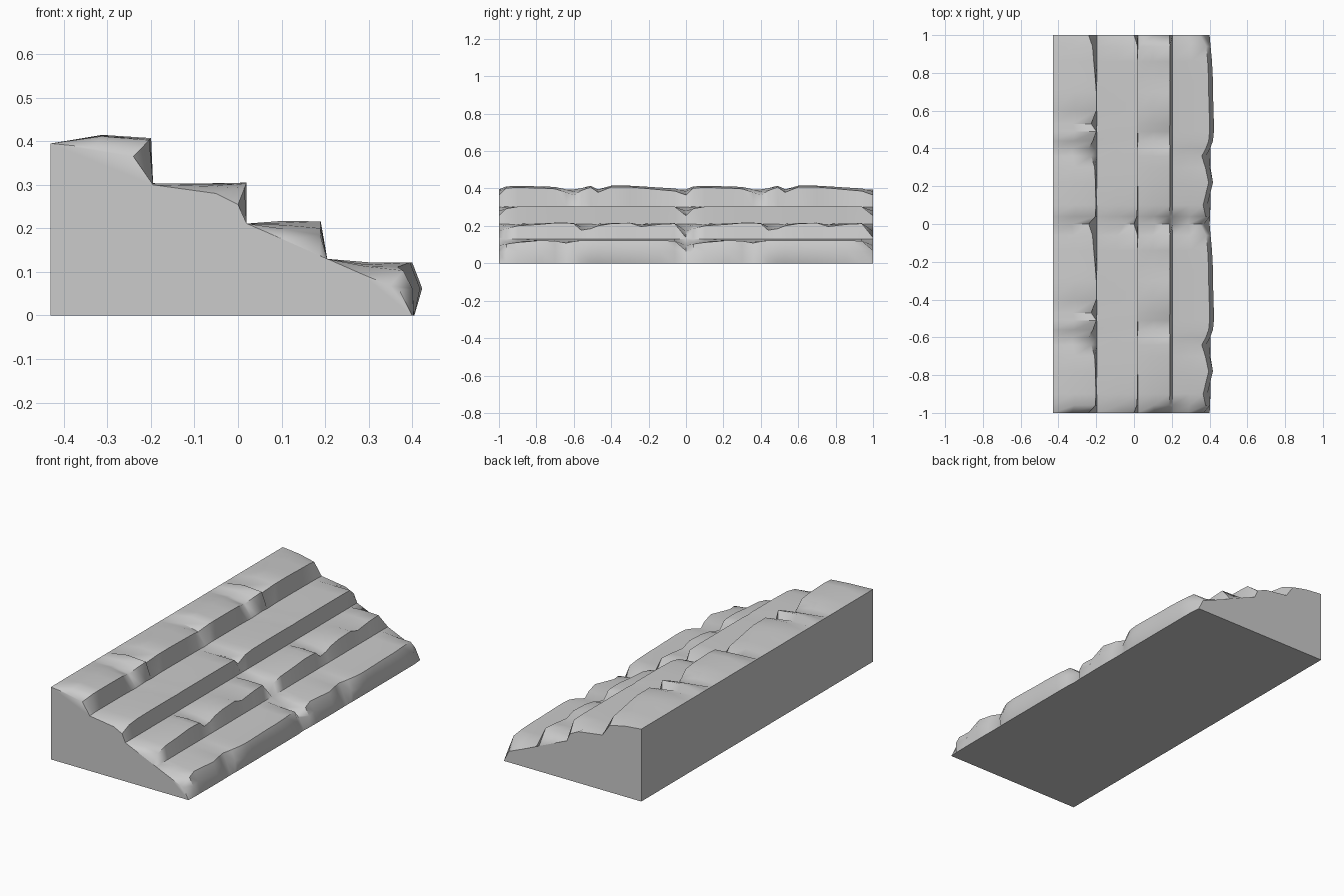
import bpy, bmesh, math

if "Cube" in bpy.data.objects:
    bpy.data.objects.remove(bpy.data.objects["Cube"])

# Stair profile from back to front: step number, crisp point (x, z), worn point (x, z)
PROFILE = [
    (0, (-.43, .395), (-.43, .395)),
    (0, (-.31, .418), (-.33, .385)),
    (0, (-.195, .412), (-.24, .365)),
    (0, (-.195, .304), (-.195, .30)),
    (1, (-.09, .303), (-.05, .28)),
    (1, (.02, .305), (.0, .255)),
    (1, (.02, .211), (.02, .211)),
    (2, (.1, .217), (.11, .172)),
    (2, (.19, .216), (.187, .138)),
    (2, (.205, .13), (.205, .13)),
    (3, (.3, .122), (.285, .095)),
    (3, (.395, .122), (.35, .068)),
    (3, (.418, .062), (.37, .06)),
    (3, (.405, 0), (.40, 0)),
]

# Wear along one slab: position, wear of steps 1-4, shift of the front nose
STATIONS = [
    (0, 1, 1, 1, 1, 0),
    (.04, .2, .25, .4, .35, 0),
    (.10, .15, .05, .2, .2, -.02),
    (.22, .2, 0, .1, 0, 0),
    (.30, .3, 0, 0, .05, -.015),
    (.36, .7, 0, 0, .25, -.025),
    (.40, 1, 0, .05, .1, -.01),
    (.44, .5, .05, .5, 0, 0),
    (.49, .1, 0, .4, 0, .005),
    (.53, .7, 0, .2, 0, .005),
    (.60, .1, 0, .05, 0, .003),
    (.70, .1, 0, 0, 0, 0),
    (.76, .2, 0, .25, 0, 0),
    (.86, .4, 0, .1, 0, -.005),
    (.94, .55, .05, .05, .05, -.01),
]


def section(bm, y, wear, shift):
    ring = [bm.verts.new((-.43, y, 0))]
    for step, a, b in PROFILE:
        w = wear[step]
        x = a[0] + (b[0] - a[0]) * w
        z = a[1] + (b[1] - a[1]) * w
        if x > .34 and z > .01:
            x += shift
        ring.append(bm.verts.new((x, y, z)))
    return ring


# Loft two identical slabs of worn stone steps
bm = bmesh.new()
rings = []
for tile in (-1, 0):
    for s in STATIONS:
        rings.append(section(bm, tile + s[0], s[1:5], s[5]))
rings.append(section(bm, 1, (1, 1, 1, 1), 0))
n = len(rings[0])
for r, q in zip(rings, rings[1:]):
    for i in range(n):
        j = (i + 1) % n
        bm.faces.new((r[i], r[j], q[j], q[i]))
bm.faces.new(rings[0])
bm.faces.new(rings[-1][::-1])
bmesh.ops.recalc_face_normals(bm, faces=bm.faces)

mesh = bpy.data.meshes.new("worn_stone_steps")
bm.to_mesh(mesh)
bm.free()
steps = bpy.data.objects.new("worn_stone_steps", mesh)
bpy.context.collection.objects.link(steps)
bpy.context.view_layer.objects.active = steps
steps.select_set(True)
bpy.ops.object.shade_smooth_by_angle(angle=math.radians(50))
